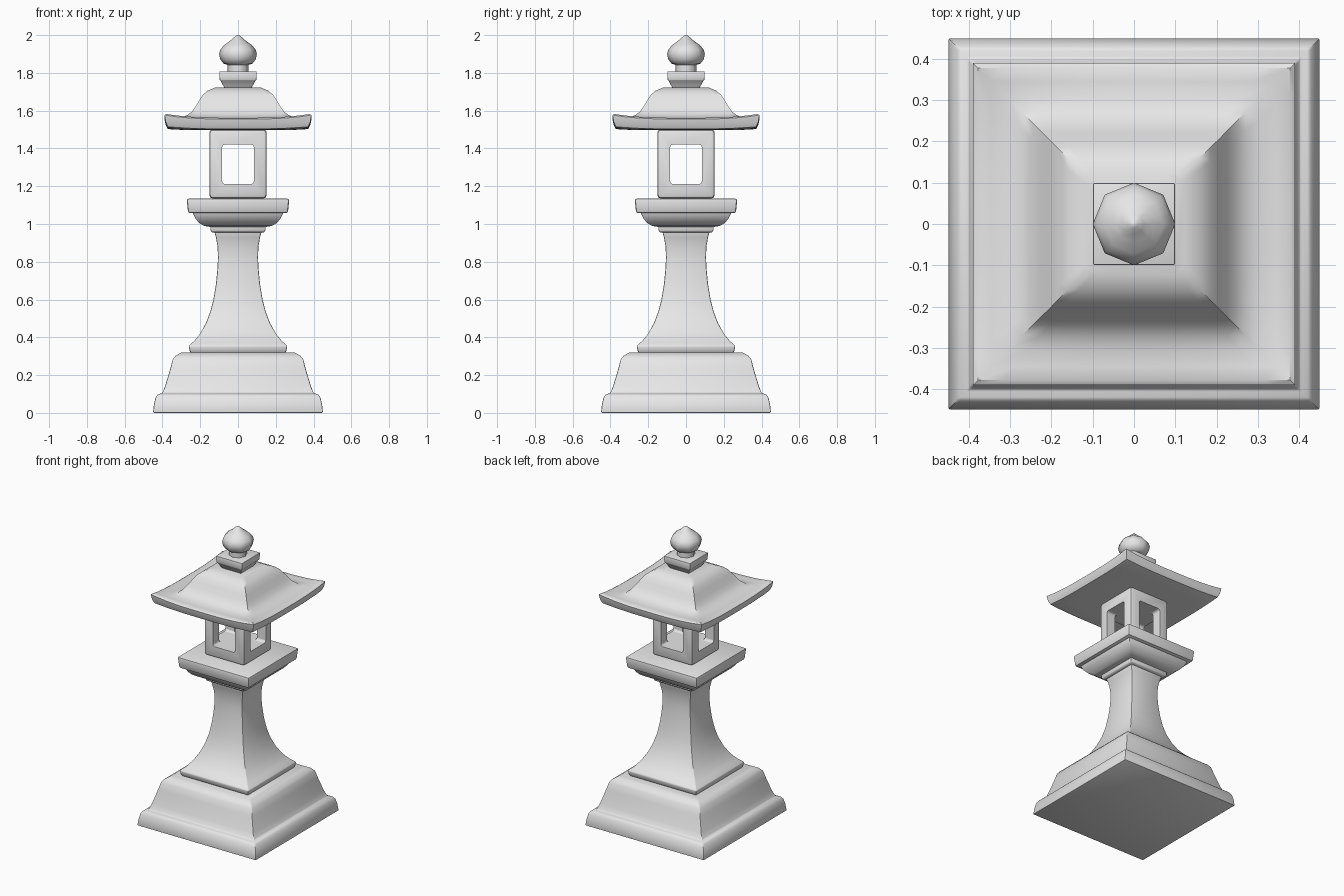
import bpy, bmesh, math

cube = bpy.data.objects.get("Cube")
if cube:
    bpy.data.objects.remove(cube, do_unlink=True)

stone = bpy.data.materials.new("grey stone")
stone.use_nodes = True
stone.diffuse_color = (0.8, 0.8, 0.8, 1)
stone.node_tree.nodes["Principled BSDF"].inputs["Base Color"].default_value = (0.8, 0.8, 0.8, 1)


def finish(name, bm, bevel=0.0, angle=35):
    """Round the hard edges, then turn the bmesh into a shaded object."""
    bmesh.ops.recalc_face_normals(bm, faces=bm.faces)
    if bevel:
        hard = [e for e in bm.edges if e.calc_face_angle(0) > math.radians(40)]
        bmesh.ops.bevel(bm, geom=hard, offset=bevel, segments=2, profile=0.5,
                        affect='EDGES', clamp_overlap=True)
    mesh = bpy.data.meshes.new(name)
    bm.to_mesh(mesh)
    bm.free()
    mesh.materials.append(stone)
    ob = bpy.data.objects.new(name, mesh)
    bpy.context.collection.objects.link(ob)
    smooth(ob, angle)
    return ob


def smooth(ob, angle):
    bpy.ops.object.select_all(action='DESELECT')
    ob.select_set(True)
    bpy.context.view_layer.objects.active = ob
    bpy.ops.object.shade_smooth_by_angle(angle=math.radians(angle))


def square_ring(half, z, lift=0, n=1):
    """Square outline with n steps per side, raised by lift at its corners."""
    pts = []
    for side in range(4):
        c, s = math.cos(side * math.pi / 2), math.sin(side * math.pi / 2)
        for i in range(n):
            t = -1 + 2 * i / n
            x, y = half * t, -half
            pts.append((x * c - y * s, x * s + y * c, z + lift * abs(t) ** 3))
    return pts


def round_ring(radius, z, n=8):
    return [(radius * math.cos(2 * math.pi * i / n),
             radius * math.sin(2 * math.pi * i / n), z) for i in range(n)]


def loft(name, rings, bevel=0.0, angle=35):
    bm = bmesh.new()
    loops = [[bm.verts.new(p) for p in ring] for ring in rings]
    for a, b in zip(loops, loops[1:]):
        for i in range(len(a)):
            j = (i + 1) % len(a)
            bm.faces.new((a[i], a[j], b[j], b[i]))
    bm.faces.new(loops[0][::-1])
    bm.faces.new(loops[-1])
    return finish(name, bm, bevel, angle)


def square_part(name, profile, bevel=0.006):
    return loft(name, [square_ring(h, z) for h, z in profile], bevel)


def box(name, size, z, bevel):
    bm = bmesh.new()
    bmesh.ops.create_cube(bm, size=1)
    for v in bm.verts:
        v.co = (v.co.x * size[0], v.co.y * size[1], v.co.z * size[2] + z)
    return finish(name, bm, bevel)


# Stepped base, flared shaft and collar
square_part("base", [(.45, 0), (.445, .045), (.437, .08), (.425, .098), (.40, .105),
                     (.385, .145), (.37, .195), (.357, .24), (.345, .285),
                     (.33, .303), (.30, .32)])
square_part("shaft", [(.25, .315), (.256, .33), (.262, .355), (.232, .38), (.20, .42),
                      (.17, .475), (.147, .535), (.13, .60), (.117, .68), (.109, .76),
                      (.106, .82), (.108, .88), (.117, .93), (.127, .965)])
square_part("collar", [(.135, .955), (.144, .962), (.147, .985), (.147, .995)], .003)

# Platform with a rounded underside
square_part("platform_underside", [(.15, .985), (.18, .99), (.205, 1.005),
                                   (.225, 1.028), (.24, 1.06)], .004)
square_part("platform", [(.264, 1.057), (.272, 1.135)], .012)

# Light chamber pierced from front to back and from side to side
chamber = box("light_chamber", (.304, .304, .364), 1.318, .017)
cutters = [box("window_cutter", size, 1.316, 0) for size in
           ((.168, .6, .208), (.6, .168, .208))]
for cutter, axis in zip(cutters, (1, 0)):
    bm = bmesh.new()
    bm.from_mesh(cutter.data)
    long_edges = [e for e in bm.edges if abs(e.verts[0].co[axis] - e.verts[1].co[axis]) > .5]
    bmesh.ops.bevel(bm, geom=long_edges, offset=.014, segments=3, profile=.5, affect='EDGES')
    bm.to_mesh(cutter.data)
    bm.free()
    cutter.hide_render = True
    mod = chamber.modifiers.new("window", 'BOOLEAN')
    mod.operation, mod.solver, mod.object = 'DIFFERENCE', 'EXACT', cutter
graph = bpy.context.evaluated_depsgraph_get()
pierced = bpy.data.meshes.new_from_object(chamber.evaluated_get(graph))
chamber.modifiers.clear()
chamber.data = pierced
for cutter in cutters:
    bpy.data.objects.remove(cutter, do_unlink=True)
smooth(chamber, 35)

# Hipped roof with lifted corners: half width, height, corner lift
roof = [(.28, 1.498, 0), (.34, 1.500, .004), (.372, 1.503, .012), (.383, 1.525, .016),
        (.389, 1.555, .022), (.378, 1.562, .020), (.345, 1.560, .012), (.30, 1.564, .004),
        (.27, 1.575, 0), (.245, 1.594, 0), (.225, 1.622, 0), (.205, 1.655, 0),
        (.185, 1.685, 0), (.16, 1.706, 0), (.122, 1.722, 0)]
loft("roof", [square_ring(h, z, lift, 12) for h, z, lift in roof], 0, 40)

# Finial: square plate, neck and eight-sided bud
square_part("finial_plate", [(.068, 1.715), (.078, 1.732), (.09, 1.755),
                             (.097, 1.762), (.099, 1.807)], .003)
loft("finial_neck", [round_ring(.056, z) for z in (1.80, 1.85)], 0, 60)
bud = [(.05, 1.84), (.078, 1.85), (.094, 1.872), (.10, 1.90), (.093, 1.925),
       (.072, 1.948), (.045, 1.967), (.024, 1.985), (.01, 1.997), (.003, 2.0)]
loft("finial_bud", [round_ring(r, z) for r, z in bud], 0, 60)
